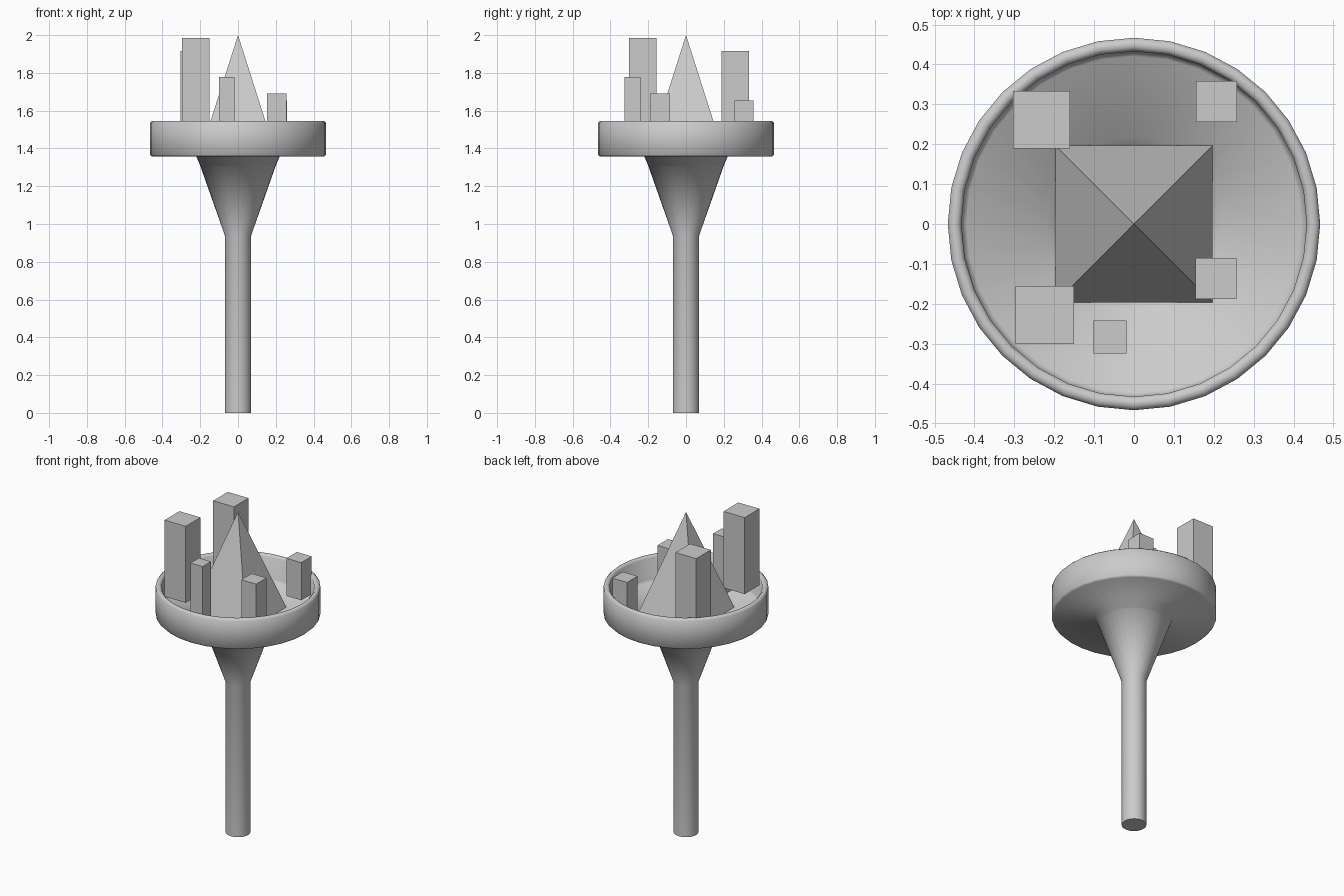
import bpy, bmesh, math

cube = bpy.data.objects.get("Cube")
if cube:
    bpy.data.objects.remove(cube, do_unlink=True)

grey = bpy.data.materials.new("plain_grey")
grey.use_nodes = True
grey.diffuse_color = (0.6, 0.6, 0.6, 1)
grey.node_tree.nodes["Principled BSDF"].inputs["Base Color"].default_value = (0.6, 0.6, 0.6, 1)


def finish(name, bm):
    bmesh.ops.recalc_face_normals(bm, faces=bm.faces)
    mesh = bpy.data.meshes.new(name)
    bm.to_mesh(mesh)
    bm.free()
    mesh.materials.append(grey)
    obj = bpy.data.objects.new(name, mesh)
    bpy.context.collection.objects.link(obj)
    return obj


def lathe(name, profile, steps=32):
    bm = bmesh.new()
    verts = [bm.verts.new((r, 0, z)) for r, z in profile]
    edges = [bm.edges.new(pair) for pair in zip(verts, verts[1:])]
    bmesh.ops.spin(bm, geom=verts + edges, cent=(0, 0, 0), axis=(0, 0, 1),
                   angle=math.tau, steps=steps)
    bmesh.ops.remove_doubles(bm, verts=bm.verts, dist=0.0005)
    return finish(name, bm)


def block(name, x, y, width, bottom, top):
    bm = bmesh.new()
    bmesh.ops.create_cube(bm, size=1)
    for v in bm.verts:
        v.co = (x + v.co.x * width, y + v.co.y * width,
                bottom + (v.co.z + 0.5) * (top - bottom))
    return finish(name, bm)


# Stem, funnel and rimmed dish as one turned shell
dish = lathe("stem_and_dish", [
    (0, 0), (0.07, 0), (0.07, 0.94), (0.217, 1.357),
    (0.457, 1.357), (0.467, 1.367), (0.467, 1.535), (0.457, 1.545),
    (0.443, 1.545), (0.433, 1.535), (0.433, 1.40), (0.42, 1.385),
    (0.23, 1.38), (0.05, 0.95), (0, 0.95)])
bpy.ops.object.select_all(action="DESELECT")
dish.select_set(True)
bpy.context.view_layer.objects.active = dish
bpy.ops.object.shade_smooth_by_angle(angle=math.radians(75))

# Central pyramid
bm = bmesh.new()
base = [bm.verts.new((0.197 * sx, 0.197 * sy, 1.383))
        for sx, sy in ((-1, -1), (1, -1), (1, 1), (-1, 1))]
apex = bm.verts.new((0, 0, 2))
bm.faces.new(base)
for i in range(4):
    bm.faces.new((base[i], base[(i + 1) % 4], apex))
finish("pyramid", bm)

# Towers around the pyramid
block("front_right_tower", -0.224, -0.228, 0.146, 1.507, 1.985)
block("back_right_tower", -0.232, 0.261, 0.144, 1.44, 1.917)
block("front_small_tower", -0.06, -0.283, 0.083, 1.42, 1.778)
block("front_left_tower", 0.206, -0.137, 0.103, 1.455, 1.69)
block("back_left_tower", 0.207, 0.307, 0.103, 1.42, 1.655)
